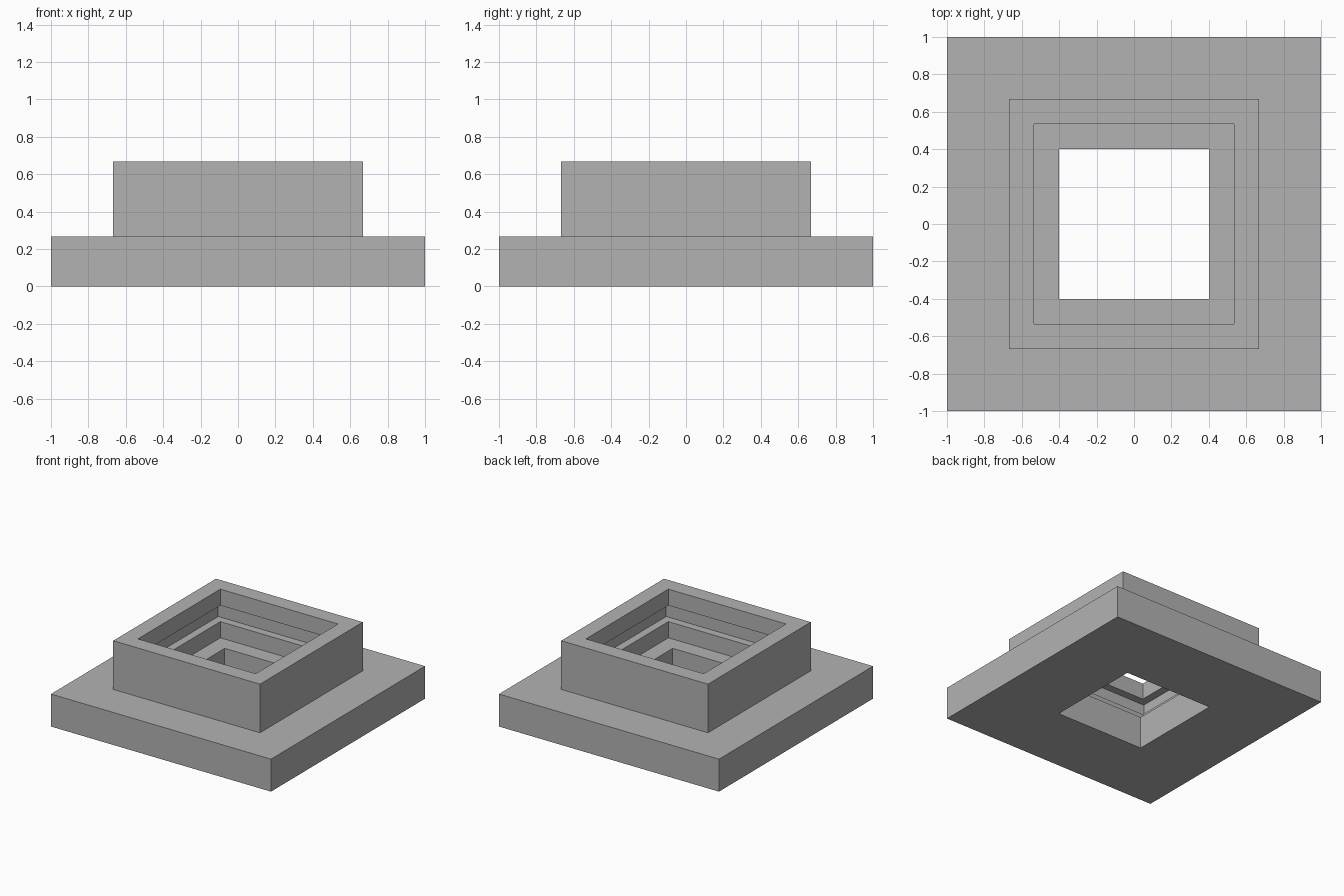
import bpy
import bmesh

cube = bpy.data.objects.get("Cube")
if cube:
    bpy.data.objects.remove(cube, do_unlink=True)

# Material
grey = bpy.data.materials.new("plain_grey")
grey.use_nodes = True
colour = (0.45, 0.45, 0.45, 1.0)
grey.diffuse_color = colour
grey.node_tree.nodes["Principled BSDF"].inputs["Base Color"].default_value = colour

# Half widths and levels
PLATE, COLLAR, GROOVE, MOUTH, HOLE = 1.0, 0.667, 0.6, 0.535, 0.402
PLATE_TOP, LEDGE, LIP, RIM = 0.267, 0.4, 0.533, 0.667

# Closed cross-section: plate, collar, mouth, undercut groove, ledge, through hole
profile = [
    (HOLE, 0), (PLATE, 0), (PLATE, PLATE_TOP),
    (COLLAR, PLATE_TOP), (COLLAR, RIM),
    (MOUTH, RIM), (MOUTH, LIP),
    (GROOVE, LIP), (GROOVE, LEDGE),
    (MOUTH, LEDGE), (MOUTH, PLATE_TOP), (HOLE, PLATE_TOP),
]
corners = [(-1, -1), (1, -1), (1, 1), (-1, 1)]


def square_sweep(name, section, material):
    """Sweep a closed cross-section round a square."""
    bm = bmesh.new()
    rings = [[bm.verts.new((sx * w, sy * w, z)) for sx, sy in corners]
             for w, z in section]
    for i, ring in enumerate(rings):
        following = rings[(i + 1) % len(rings)]
        for k in range(4):
            n = (k + 1) % 4
            bm.faces.new((ring[k], ring[n], following[n], following[k]))
    bmesh.ops.recalc_face_normals(bm, faces=bm.faces)
    mesh = bpy.data.meshes.new(name)
    bm.to_mesh(mesh)
    bm.free()
    mesh.materials.append(material)
    obj = bpy.data.objects.new(name, mesh)
    bpy.context.collection.objects.link(obj)
    return obj


# Square flange with its stepped socket collar
square_sweep("flanged_socket", profile, grey)
